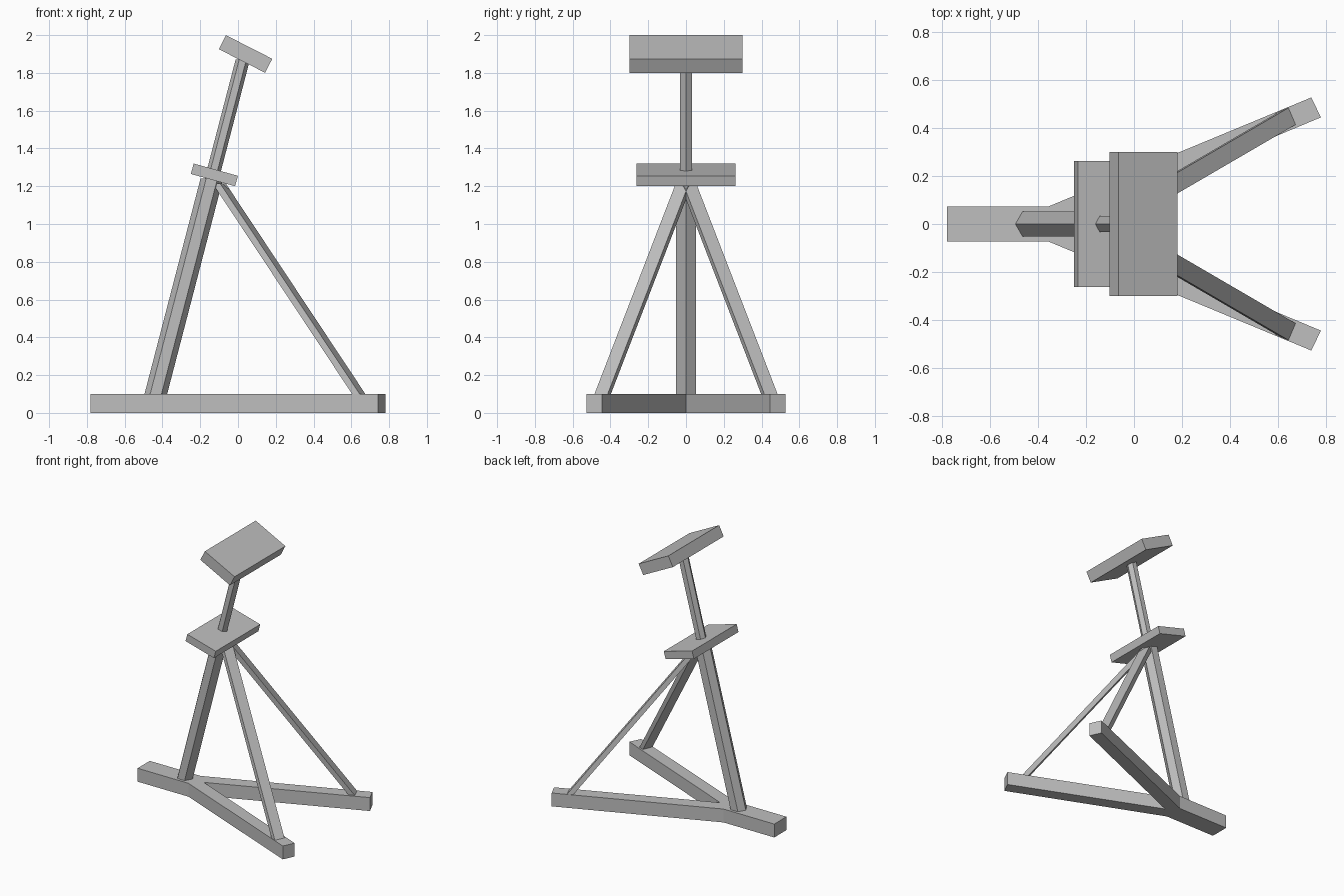
import bpy, bmesh, math
from mathutils import Vector

cube = bpy.data.objects.get("Cube")
if cube:
    bpy.data.objects.remove(cube, do_unlink=True)

GREY = (0.52, 0.52, 0.52, 1)
grey = bpy.data.materials.new("plain grey")
grey.use_nodes = True
grey.diffuse_color = GREY
grey.node_tree.nodes["Principled BSDF"].inputs["Base Color"].default_value = GREY


def finish(name, bm):
    bmesh.ops.recalc_face_normals(bm, faces=bm.faces)
    mesh = bpy.data.meshes.new(name)
    bm.to_mesh(mesh)
    bm.free()
    mesh.materials.append(grey)
    obj = bpy.data.objects.new(name, mesh)
    bpy.context.collection.objects.link(obj)
    return obj


def slanted_prism(name, outline, z, travel):
    """Sweep a horizontal outline from height z along the travel vector."""
    bm = bmesh.new()
    face = bm.faces.new([bm.verts.new((x, y, z)) for x, y in outline])
    swept = bmesh.ops.extrude_face_region(bm, geom=[face], use_keep_orig=True)
    top = [v for v in swept["geom"] if isinstance(v, bmesh.types.BMVert)]
    bmesh.ops.translate(bm, verts=top, vec=Vector(travel))
    return finish(name, bm)


def plate(name, size, centre, tilt):
    bm = bmesh.new()
    bmesh.ops.create_cube(bm, size=1)
    bmesh.ops.scale(bm, verts=bm.verts, vec=size)
    obj = finish(name, bm)
    obj.location = centre
    obj.rotation_euler.y = math.radians(tilt)


# Forked floor frame: one stem splitting into two legs
side = [(-0.78, 0.072), (-0.36, 0.072), (0.74, 0.528), (0.78, 0.445)]
frame = side + [(-0.283, 0)] + [(x, -y) for x, y in reversed(side)]
slanted_prism("floor_frame", frame, 0, (0, 0, 0.1))

# Leaning six-sided posts share one axis
LEAN = 0.26


def post(name, radius, z0, z1):
    x0 = -0.435 + LEAN * (z0 - 0.1)
    hexagon = [(x0 + radius * math.cos(math.radians(a)),
                radius * math.sin(math.radians(a))) for a in range(0, 360, 60)]
    slanted_prism(name, hexagon, z0, (LEAN * (z1 - z0), 0, z1 - z0))


post("main_post", 0.06, 0.08, 1.24)
post("upper_post", 0.038, 1.24, 1.87)

# Tilted seat plate and top plate
plate("middle_plate", (0.243, 0.526, 0.057), (-0.125, 0, 1.26), 15.5)
plate("top_plate", (0.275, 0.6, 0.083), (0.04, 0, 1.9), 27)

# Braces from the leg ends up to the middle plate
foot = [(0.675, 0.415), (0.645, 0.485), (0.605, 0.468), (0.635, 0.398)]
for label, s in (("left", 1), ("right", -1)):
    slanted_prism(label + "_brace", [(x, s * y) for x, y in foot], 0.099,
                  (-0.74, -0.431 * s, 1.116))
